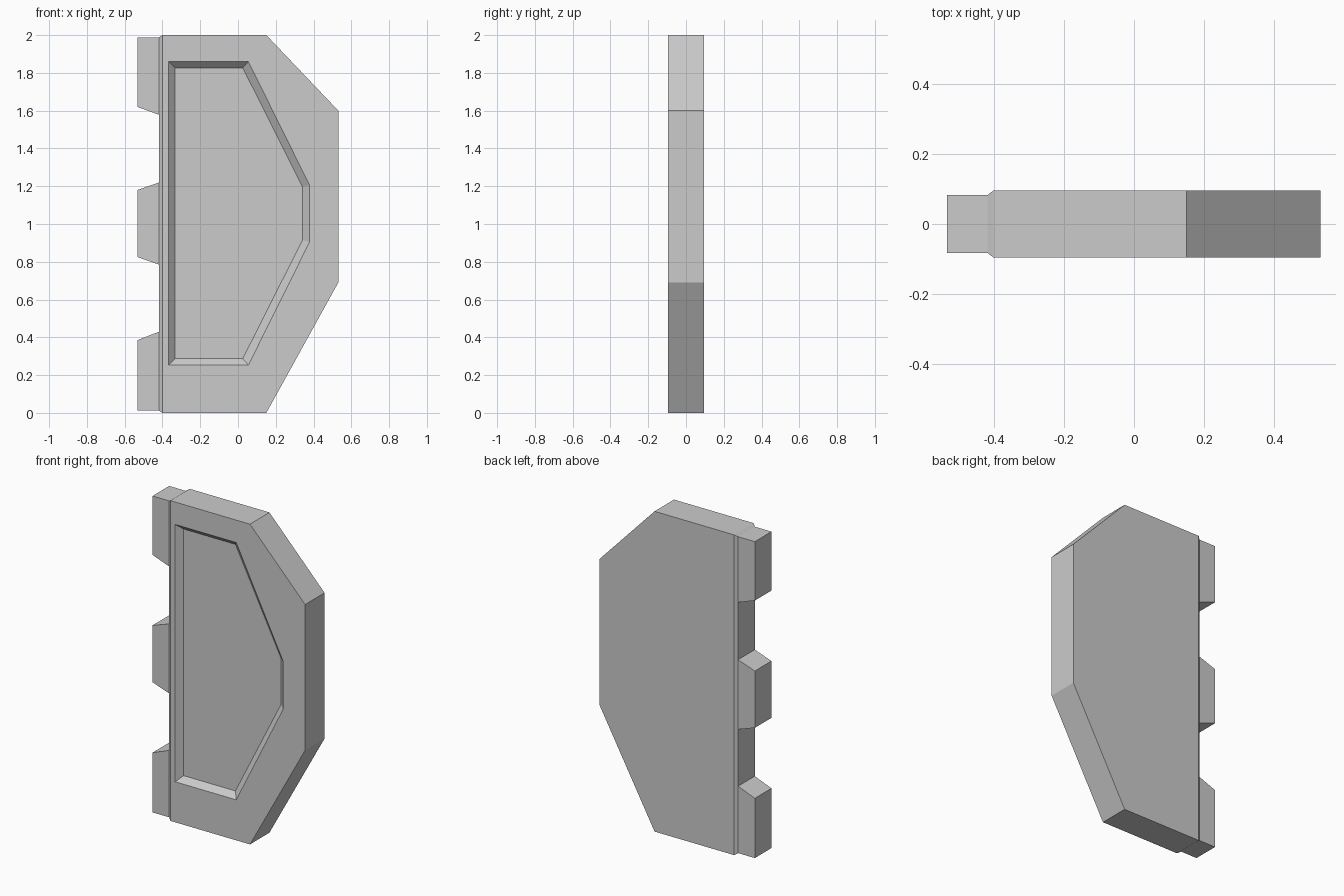
import bpy, bmesh

if "Cube" in bpy.data.objects:
    bpy.data.objects.remove(bpy.data.objects["Cube"])

HALF = 0.096      # half thickness of the main slab
THIN = 0.082      # half thickness of the hinge edge
X0, X1, X2 = -0.40, -0.418, -0.533   # slab edge, tooth root, tooth tip

bm = bmesh.new()


def face(points):
    bm.faces.new([bm.verts.new(p) for p in points])


def loft(rings, skip=()):
    """Join successive rings with quads; skip holds (ring, side) to leave open."""
    n = len(rings[0])
    for r, (a, b) in enumerate(zip(rings, rings[1:])):
        for i in range(n):
            if (r, i) not in skip:
                j = (i + 1) % n
                face([a[i], a[j], b[j], b[i]])


def ring(profile, y):
    return [(x, y, z) for x, z in profile]


# Slab with the sunken panel in its front
outline = [(X0, 0), (0.15, 0), (0.531, 0.69), (0.531, 1.6), (0.15, 2), (X0, 2)]
rim = [(-0.367, 0.253), (0.055, 0.253), (0.379, 0.905),
       (0.379, 1.205), (0.055, 1.86), (-0.367, 1.86)]
floor = [(-0.333, 0.287), (0.025, 0.287), (0.341, 0.914),
         (0.341, 1.198), (0.025, 1.827), (-0.333, 1.827)]
rings = [ring(outline, HALF), ring(outline, -HALF),
         ring(rim, -HALF), ring(floor, -HALF + 0.035)]
loft(rings, skip={(0, 5)})
face(rings[0])
face(rings[-1])

# Teeth: (root bottom, root top, tip bottom, tip top)
teeth = [(0.012, 0.43, 0.012, 0.385),
         (0.785, 1.22, 0.825, 1.18),
         (1.578, 1.988, 1.62, 1.988)]


def section(x, lo, hi, half):
    return [(x, -half, lo), (x, half, lo), (x, half, hi), (x, -half, hi)]


for lo, hi, tip_lo, tip_hi in teeth:
    tip = section(X2, tip_lo, tip_hi, THIN)
    loft([section(X1, lo, hi, THIN), tip])
    face(tip)

# Edge walls in the gaps between the teeth
for below, above in zip(teeth, teeth[1:]):
    face(section(X1, below[1], above[0], THIN))

# Chamfer leading from the slab to the thinner tooth edge
roots = [z for t in teeth for z in t[:2]]
for s in (-1, 1):
    face([(X0, s * HALF, 2), (X0, s * HALF, 0)] + [(X1, s * THIN, z) for z in roots])
for z, zr in ((0, roots[0]), (2, roots[-1])):
    face([(X0, -HALF, z), (X0, HALF, z), (X1, THIN, zr), (X1, -THIN, zr)])

bmesh.ops.remove_doubles(bm, verts=bm.verts, dist=1e-5)
bmesh.ops.recalc_face_normals(bm, faces=bm.faces)
mesh = bpy.data.meshes.new("door_leaf")
bm.to_mesh(mesh)
bm.free()
bpy.context.collection.objects.link(bpy.data.objects.new("door_leaf", mesh))
